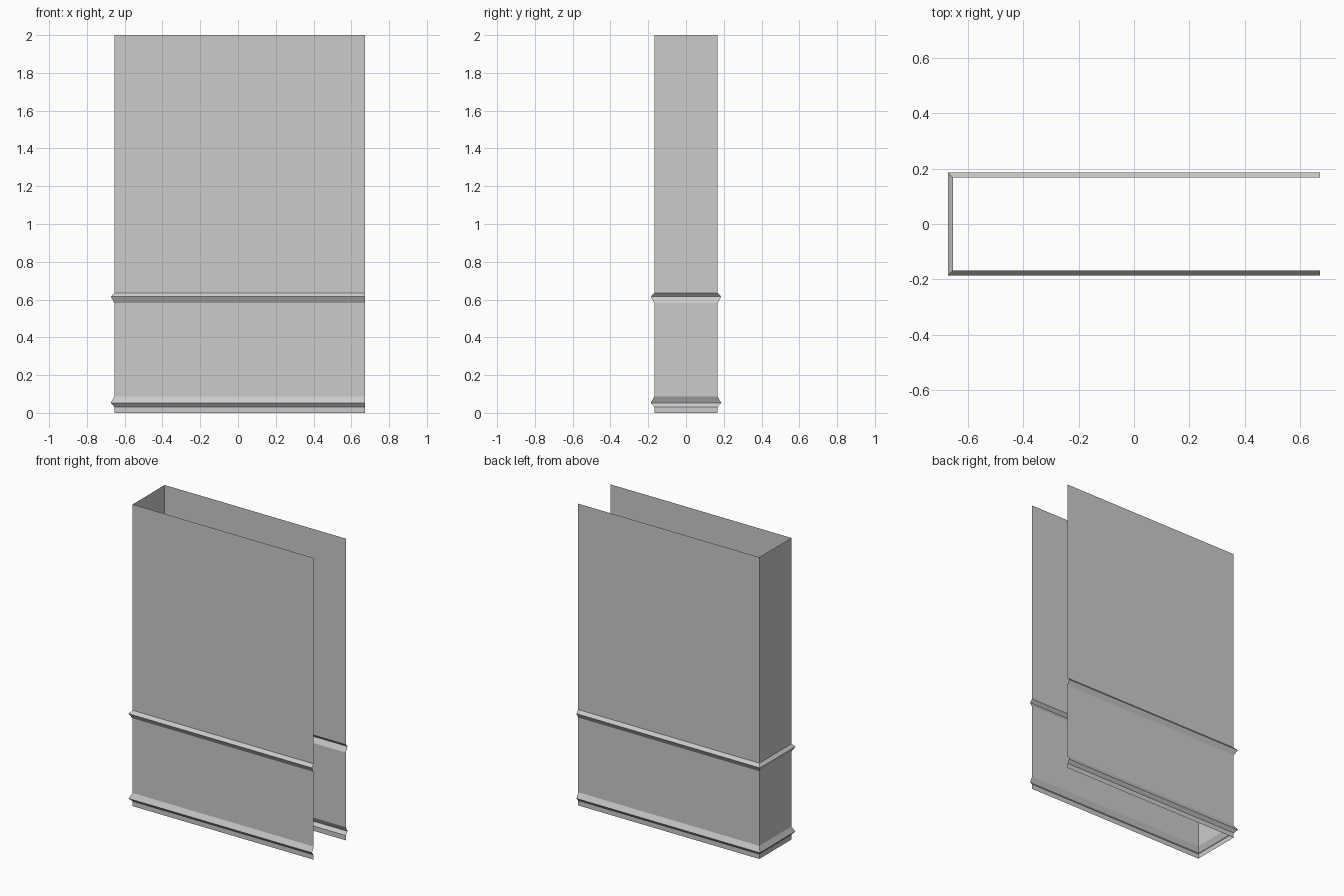
import bpy, bmesh

if "Cube" in bpy.data.objects:
    bpy.data.objects.remove(bpy.data.objects["Cube"])

# Wall section: (outward offset, height), two pointed mouldings
profile = [(0, 0), (0, 0.032), (0.018, 0.053), (0, 0.087),
           (0, 0.582), (0.018, 0.615), (0, 0.635), (0, 2)]
LEFT, RIGHT, HALF_DEPTH = -0.655, 0.673, 0.168


def u_path(offset):
    """Plan of the three-sided wall, open on the right, pushed outward."""
    x, y = LEFT - offset, HALF_DEPTH + offset
    return [(RIGHT, y), (x, y), (x, -y), (RIGHT, -y)]


# Sweep the section round the plan with mitred corners
bm = bmesh.new()
rings = [[bm.verts.new((x, y, z)) for x, y in u_path(o)] for o, z in profile]
for low, high in zip(rings, rings[1:]):
    for i in range(3):
        bm.faces.new((low[i], low[i + 1], high[i + 1], high[i]))

mesh = bpy.data.meshes.new("wall_end")
bm.to_mesh(mesh)
bm.free()
bpy.context.collection.objects.link(bpy.data.objects.new("wall_end", mesh))
